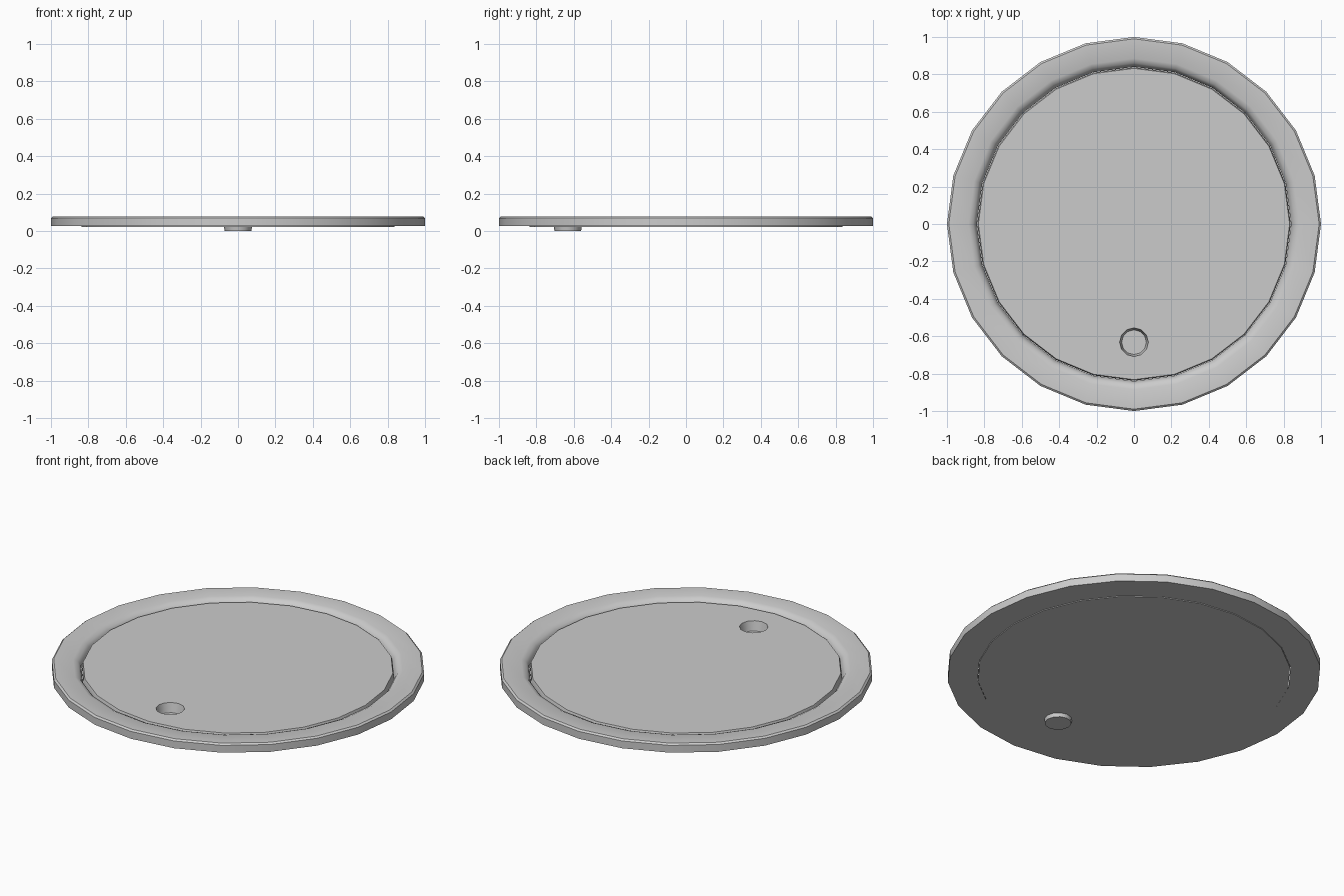
import bpy, math

if "Cube" in bpy.data.objects:
    bpy.data.objects.remove(bpy.data.objects["Cube"])

SIDES = 24


def lathe(name, profile, sides, centre=(0, 0), closed=False):
    """Spin an (r, z) profile about z; r = 0 ends become a single point."""
    verts, rings, faces = [], [], []
    for r, z in profile:
        n = 1 if r == 0 else sides
        rings.append([len(verts) + i % n for i in range(sides)])
        for i in range(n):
            a = 2 * math.pi * i / sides
            verts.append((centre[0] + r * math.cos(a), centre[1] + r * math.sin(a), z))
    pairs = list(zip(rings, rings[1:]))
    if closed:
        pairs.append((rings[-1], rings[0]))
    for a, b in pairs:
        for i in range(sides):
            j = (i + 1) % sides
            faces.append(list(dict.fromkeys((a[i], a[j], b[j], b[i]))))
    mesh = bpy.data.meshes.new(name)
    mesh.from_pydata(verts, [], faces)
    obj = bpy.data.objects.new(name, mesh)
    bpy.context.collection.objects.link(obj)
    return obj


def smooth(obj, angle=40):
    bpy.ops.object.select_all(action='DESELECT')
    obj.select_set(True)
    bpy.context.view_layer.objects.active = obj
    bpy.ops.object.shade_smooth_by_angle(angle=math.radians(angle))


HOLE = (0, -0.632)

# outer frame with softened edges and a sloping inner lip
frame = lathe("outer_frame", [
    (0.84, 0.025), (1.0, 0.025), (1.0, 0.068), (0.99, 0.077),
    (0.885, 0.077), (0.86, 0.066), (0.848, 0.05)], SIDES, closed=True)

# removable cover plate
plate = lathe("cover_plate", [
    (0, 0.022), (0.838, 0.022), (0.838, 0.045), (0.832, 0.063), (0, 0.063)], SIDES)

# opening for the lifting cup
cutter = lathe("hole_cutter", [(0, -0.05), (0.075, -0.05), (0.075, 0.05),
                               (0.083, 0.0632), (0.083, 0.1), (0, 0.1)], 12, HOLE)
cut = plate.modifiers.new("hole", 'BOOLEAN')
cut.object = cutter
cut.solver = 'EXACT'
bpy.context.view_layer.objects.active = plate
bpy.ops.object.modifier_apply(modifier="hole")
bpy.data.objects.remove(cutter)

# lifting cup poking out of the underside
cup = lathe("lifting_cup", [
    (0, 0.0), (0.071, 0.0), (0.075, 0.022), (0.083, 0.063),
    (0.077, 0.063), (0.066, 0.008), (0, 0.008)], 12, HOLE)

for part in (frame, plate, cup):
    smooth(part)
